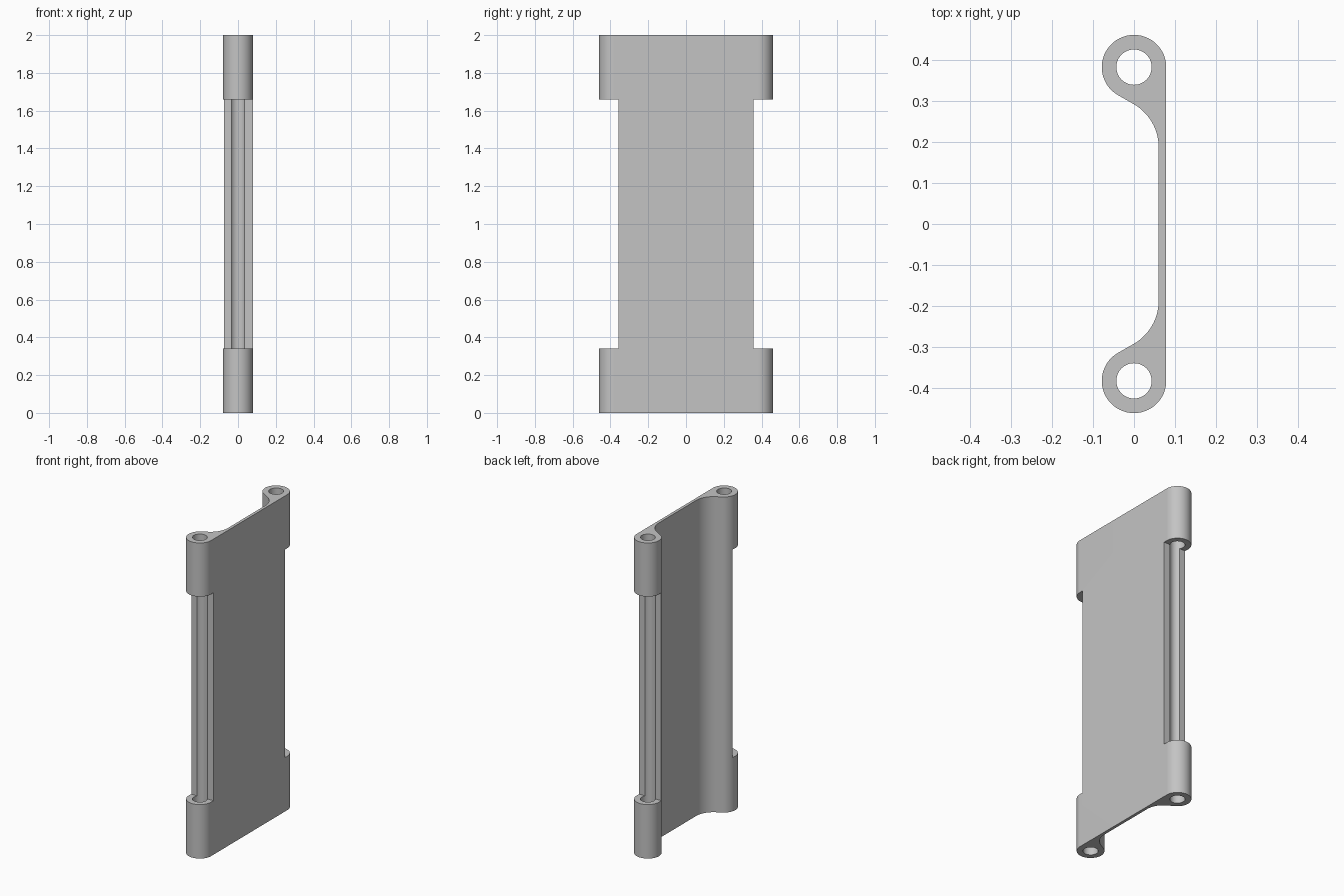
import bpy
import bmesh
from math import sin, cos, pi, radians

cube = bpy.data.objects.get("Cube")
if cube:
    bpy.data.objects.remove(cube, do_unlink=True)

# Main dimensions
HEIGHT = 2.0
BARREL_Y = 0.382        # barrel centre offset
BARREL_R = 0.0785
BORE_R = 0.043
PLATE_INNER = 0.06      # inner face of the thin web
FILLET_Y = 0.187        # where the web starts to thicken
FILLET_R = 0.121
NOTCH_Y = 0.358
NOTCH_LOW, NOTCH_HIGH = 0.342, 1.66


def arc(cx, cy, r, start, end, steps):
    """Points along a circular arc, angles in degrees."""
    angles = [radians(start + (end - start) * i / steps) for i in range(steps + 1)]
    return [(cx + r * cos(a), cy + r * sin(a)) for a in angles]


def finish(name, bm):
    bmesh.ops.recalc_face_normals(bm, faces=bm.faces)
    mesh = bpy.data.meshes.new(name)
    bm.to_mesh(mesh)
    bm.free()
    obj = bpy.data.objects.new(name, mesh)
    bpy.context.collection.objects.link(obj)
    return obj


def prism(name, outline, low, high):
    """Extrude a flat outline upwards."""
    bm = bmesh.new()
    face = bm.faces.new([bm.verts.new((x, y, low)) for x, y in outline])
    moved = bmesh.ops.extrude_face_region(bm, geom=[face])["geom"]
    verts = [g for g in moved if isinstance(g, bmesh.types.BMVert)]
    bmesh.ops.translate(bm, verts=verts, vec=(0, 0, high - low))
    return finish(name, bm)


# Hinge plate: round barrel, tangent flank, concave fillet, thin web, mirrored in y
half = arc(0, BARREL_Y, BARREL_R, 0, 240, 64)
half += arc(PLATE_INNER - FILLET_R, FILLET_Y, FILLET_R, 60, 0, 24)
outline = half + [(x, -y) for x, y in reversed(half)]
plate = prism("hinge_plate", outline, 0, HEIGHT)

# Cutters: pin bores through the barrels, and notches along both edges
cutters = []
for label, side in (("front", -1), ("back", 1)):
    circle = arc(0, side * BARREL_Y, BORE_R, 0, 360, 48)[:-1]
    cutters.append(prism(label + "_bore_cutter", circle, -0.1, HEIGHT + 0.1))
    near, far = side * NOTCH_Y, side * 0.6
    box = [(-0.2, near), (0.2, near), (0.2, far), (-0.2, far)]
    cutters.append(prism(label + "_notch_cutter", box, NOTCH_LOW, NOTCH_HIGH))

bpy.ops.object.select_all(action="DESELECT")
plate.select_set(True)
bpy.context.view_layer.objects.active = plate
for cutter in cutters:
    cutter.hide_render = True
    mod = plate.modifiers.new(cutter.name, "BOOLEAN")
    mod.operation = "DIFFERENCE"
    mod.solver = "EXACT"
    mod.object = cutter
    bpy.ops.object.modifier_apply(modifier=mod.name)
for cutter in cutters:
    bpy.data.objects.remove(cutter, do_unlink=True)

# Plain grey metal
grey = bpy.data.materials.new("light grey")
grey.use_nodes = True
colour = (0.55, 0.55, 0.55, 1)
grey.diffuse_color = colour
grey.node_tree.nodes["Principled BSDF"].inputs["Base Color"].default_value = colour
plate.data.materials.clear()
plate.data.materials.append(grey)

bpy.ops.object.shade_smooth_by_angle(angle=radians(30))
